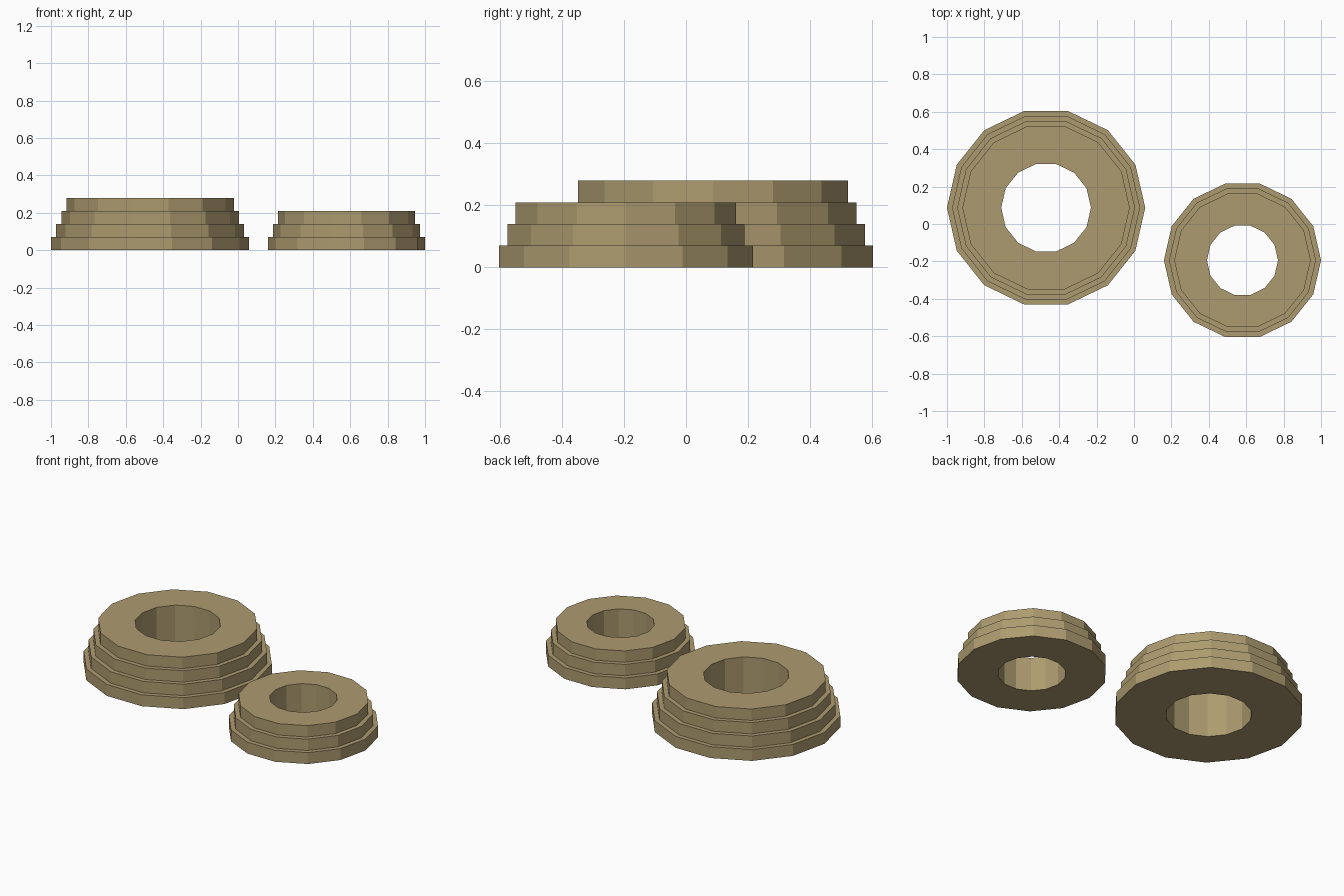
import bpy, bmesh
from math import cos, sin, tau

if "Cube" in bpy.data.objects:
    bpy.data.objects.remove(bpy.data.objects["Cube"])

SIDES = 14
TIER = 0.07      # height of one course
STEP = 0.0275    # how far each course is set back

stone = bpy.data.materials.new("sandstone")
stone.diffuse_color = (0.42, 0.33, 0.16, 1)
stone.use_nodes = True
stone.node_tree.nodes["Principled BSDF"].inputs["Base Color"].default_value = stone.diffuse_color


def stepped_ring(name, x, y, outer, inner, tiers):
    # Closed stair-step profile, turned around the vertical axis
    profile = [(inner, 0)]
    for i in range(tiers):
        r = outer - i * STEP
        profile += [(r, i * TIER), (r, (i + 1) * TIER)]
    profile.append((inner, tiers * TIER))

    bm = bmesh.new()
    rings = []
    for k in range(SIDES):
        a = tau * k / SIDES
        rings.append([bm.verts.new((r * cos(a), r * sin(a), z)) for r, z in profile])
    n = len(profile)
    for k in range(SIDES):
        p, q = rings[k], rings[(k + 1) % SIDES]
        for j in range(n):
            m = (j + 1) % n
            bm.faces.new((p[j], q[j], q[m], p[m]))
    bmesh.ops.recalc_face_normals(bm, faces=bm.faces)

    mesh = bpy.data.meshes.new(name)
    bm.to_mesh(mesh)
    bm.free()
    mesh.materials.append(stone)
    obj = bpy.data.objects.new(name, mesh)
    obj.location = (x, y, 0)
    bpy.context.collection.objects.link(obj)


# Large four-tier ring and small three-tier ring
stepped_ring("large_stepped_ring", -0.47, 0.087, 0.53, 0.24, 4)
stepped_ring("small_stepped_ring", 0.58, -0.194, 0.42, 0.19, 3)
